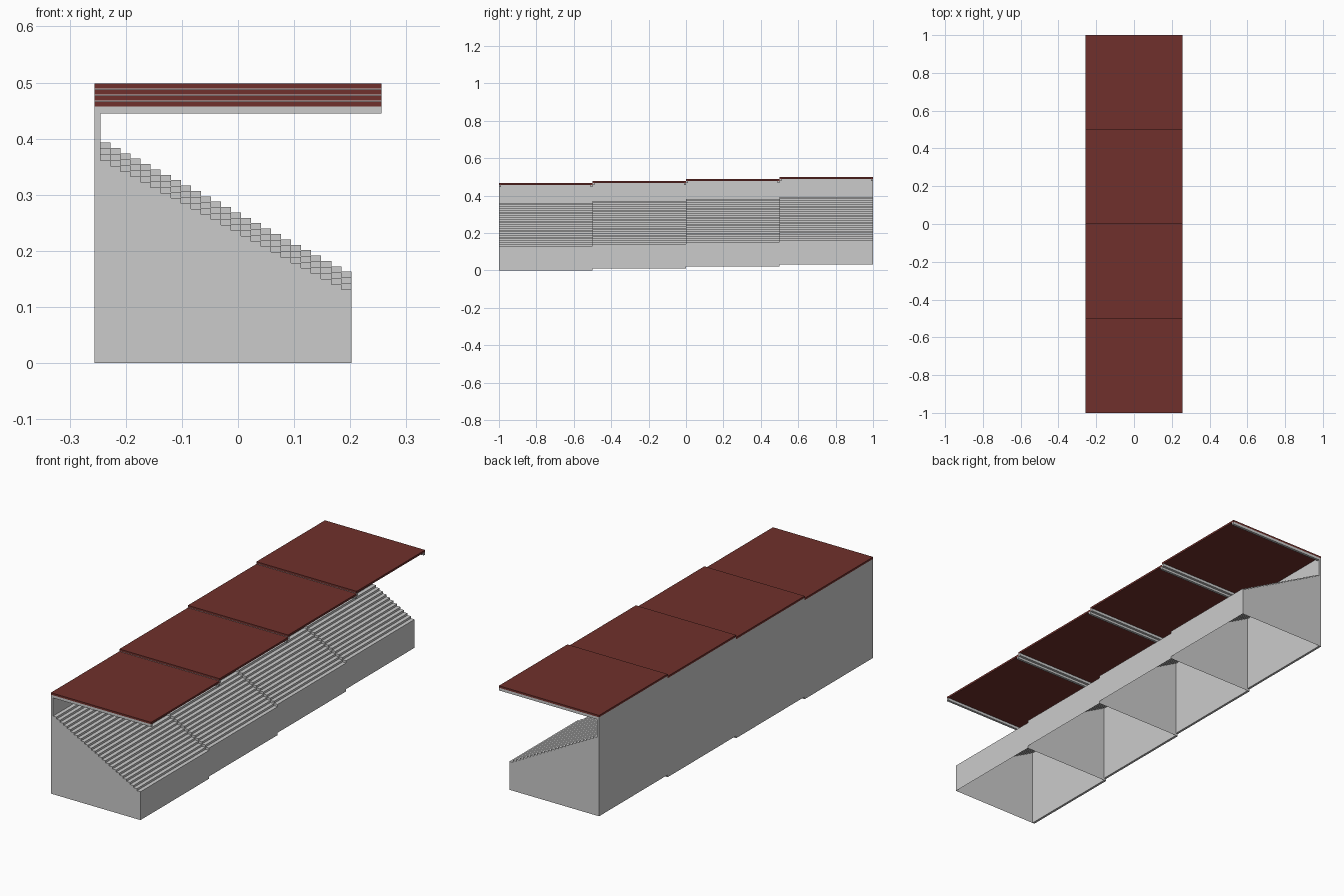
import bpy, bmesh

if "Cube" in bpy.data.objects:
    bpy.data.objects.remove(bpy.data.objects["Cube"])

SECTIONS = 4
LENGTH = 0.5            # each bay along y
LIFT = 0.0107           # each bay sits a little higher than the last
STEPS = 25
X_BACK, X_WALL, X_FRONT, X_ROOF = -0.256, -0.245, 0.202, 0.256
Z_LOW, Z_HIGH = 0.131, 0.361
Z_BEAM, Z_ROOF, Z_TOP = 0.4446, 0.457, 0.466

red = bpy.data.materials.new("roof_red")
red.diffuse_color = (0.16, 0.03, 0.025, 1)
red.use_nodes = True
red.node_tree.nodes["Principled BSDF"].inputs["Base Color"].default_value = red.diffuse_color


def finish(bm, name, mat=None):
    bmesh.ops.recalc_face_normals(bm, faces=bm.faces[:])
    me = bpy.data.meshes.new(name)
    bm.to_mesh(me)
    bm.free()
    ob = bpy.data.objects.new(name, me)
    bpy.context.collection.objects.link(ob)
    if mat:
        me.materials.append(mat)
    return ob


def box(name, x0, x1, y0, y1, z0, z1, mat=None):
    bm = bmesh.new()
    bmesh.ops.create_cube(bm, size=1)
    for v in bm.verts:
        v.co = ((x0 + x1) / 2 + v.co.x * (x1 - x0),
                (y0 + y1) / 2 + v.co.y * (y1 - y0),
                (z0 + z1) / 2 + v.co.z * (z1 - z0))
    return finish(bm, name, mat)


def terrace(name, y0, y1, z):
    """Hollow stepped seating block, open underneath and against the back wall."""
    run = (X_FRONT - X_WALL) / STEPS
    rise = (Z_HIGH - Z_LOW) / (STEPS - 1)
    profile = [(X_WALL, z)]
    for i in range(STEPS):
        top = z + Z_HIGH - i * rise
        profile += [(X_WALL + i * run, top), (X_WALL + (i + 1) * run, top)]
    profile.append((X_FRONT, z))
    bm = bmesh.new()
    ends = [[bm.verts.new((x, y, h)) for x, h in profile] for y in (y0, y1)]
    for ring in ends:
        bm.faces.new(ring)
    a, b = ends
    for i in range(1, len(a) - 1):
        bm.faces.new((a[i], a[i + 1], b[i + 1], b[i]))
    return finish(bm, name)


for s in range(SECTIONS):
    y0 = -1 + s * LENGTH
    y1 = y0 + LENGTH
    z = s * LIFT
    n = s + 1
    terrace(f"seating_steps_{n}", y0, y1, z)
    box(f"back_wall_{n}", X_BACK, X_WALL, y0, y1, z, z + Z_ROOF)
    box(f"roof_panel_{n}", X_BACK, X_ROOF, y0, y1, z + Z_ROOF, z + Z_TOP, red)
    # cross beams under both ends of the roof panel
    for side, yb in (("near", y0), ("far", y1 - 0.011)):
        box(f"roof_beam_{side}_{n}", X_BACK, X_ROOF, yb, yb + 0.011,
            z + Z_BEAM, z + Z_ROOF)
